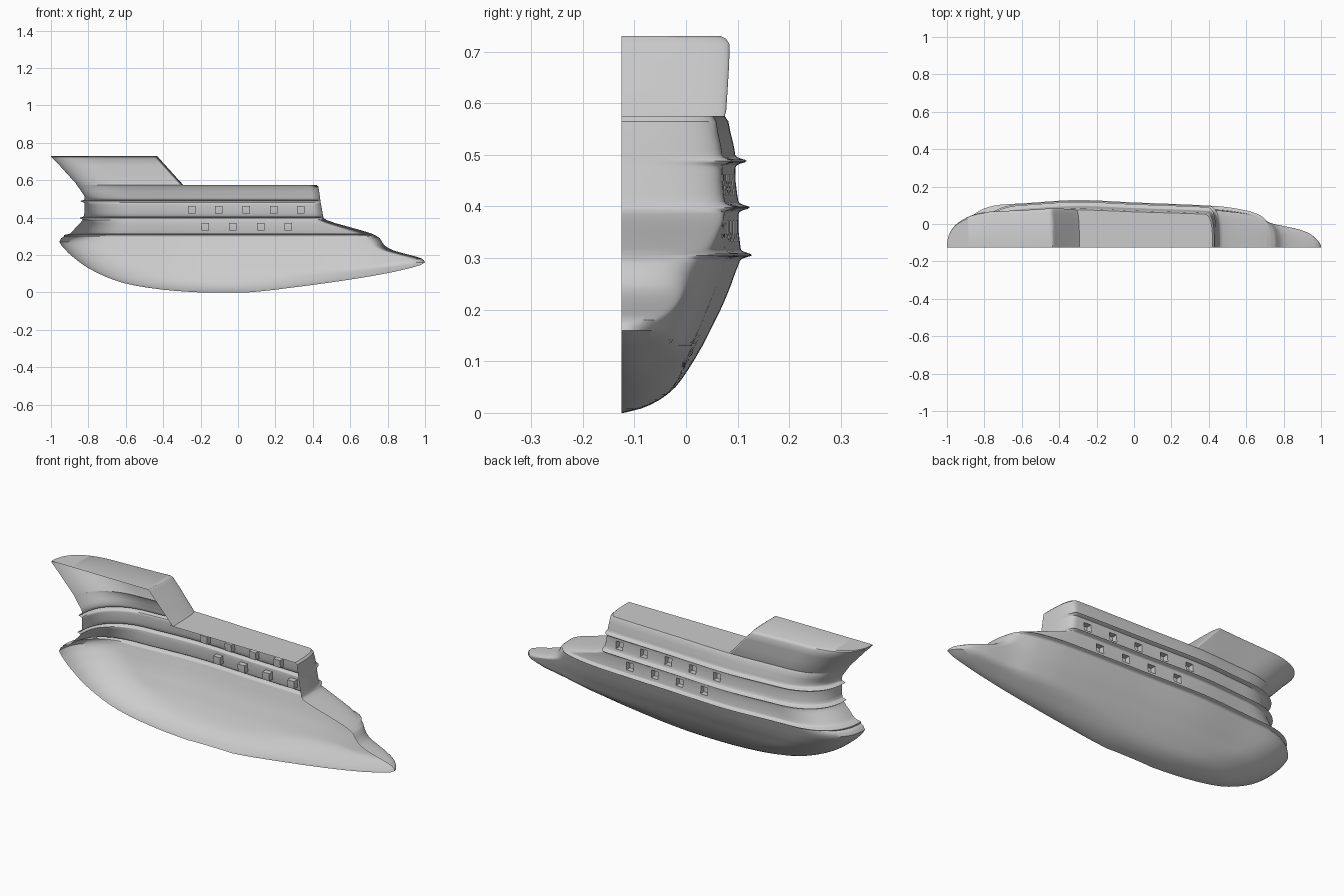
import bpy, bmesh, math
from mathutils import Vector

if "Cube" in bpy.data.objects:
    bpy.data.objects.remove(bpy.data.objects["Cube"])

CUT = -0.125      # open centreline plane of the half ship
COLS = 110


def curve(keys, x):
    """Monotone smooth interpolation through (x, a, b, ...) keys."""
    if x <= keys[0][0]:
        return list(keys[0][1:])
    if x >= keys[-1][0]:
        return list(keys[-1][1:])
    i = next(j for j in range(len(keys) - 1) if keys[j + 1][0] >= x)

    def sec(j, c):
        a, b = keys[j], keys[j + 1]
        return (b[c] - a[c]) / (b[0] - a[0])

    def slope(j, c):
        if j == 0:
            return sec(0, c)
        if j == len(keys) - 1:
            return sec(j - 1, c)
        p, q = sec(j - 1, c), sec(j, c)
        return 0 if p * q <= 0 else 2 * p * q / (p + q)

    h = keys[i + 1][0] - keys[i][0]
    t = (x - keys[i][0]) / h
    out = []
    for c in range(1, len(keys[0])):
        out.append((2*t**3 - 3*t*t + 1) * keys[i][c] + (t**3 - 2*t*t + t) * h * slope(i, c)
                   + (3*t*t - 2*t**3) * keys[i + 1][c] + (t**3 - t*t) * h * slope(i + 1, c))
    return out


# Relative breadth along the length
BREADTH = [(-1, .86), (-.85, .88), (-.6, .93), (-.3, 1), (0, .95), (.45, .87),
           (.6, .78), (.73, .62), (.85, .54), (.95, .42), (1, .33)]


def end(d, r, n):
    """Rounded closure of an outline end."""
    k = min(max(d / r, 0), 1)
    return (1 - (1 - k) ** n) ** (1 / n)


def outline(z, xs, xb, w, rs, rb, n):
    """Plan outline at one height, from stern to bow."""
    rs, rb = min(rs, (xb - xs) / 2), min(rb, (xb - xs) / 2)
    row = []
    for i in range(COLS + 1):
        x = xs + (xb - xs) * (1 - math.cos(math.pi * i / COLS)) / 2
        y = w * curve(BREADTH, x)[0] * end(x - xs, rs, 2.4) * end(xb - x, rb, n)
        row.append(Vector((x, CUT + y, z)))
    return row


def loft(rows, cap_from):
    """Skin outlines, then close the top flat down to the centreline."""
    bm = bmesh.new()
    rows = rows + [[Vector((p.x, CUT, p.z)) for p in rows[-1]]]
    vs = [[bm.verts.new(p) for p in r] for r in rows]
    for k in range(len(vs) - 1):
        for i in range(COLS):
            if k == len(vs) - 2 and vs[k][i + 1].co.x < cap_from:
                continue
            bm.faces.new((vs[k][i], vs[k + 1][i], vs[k + 1][i + 1], vs[k][i + 1]))
    bmesh.ops.remove_doubles(bm, verts=bm.verts, dist=1e-5)
    return bm


def recess(bm, cx, cz, s=.02, depth=.028):
    """Cut a square window and push it inwards."""
    def near():
        out = []
        for f in bm.faces:
            xs = [v.co.x for v in f.verts]
            zs = [v.co.z for v in f.verts]
            if (max(xs) > cx - s - .001 and min(xs) < cx + s + .001 and
                    max(zs) > cz - s - .001 and min(zs) < cz + s + .001 and
                    min(v.co.y for v in f.verts) > 0):
                out.append(f)
        return out
    for co, no in (((cx - s, 0, 0), (1, 0, 0)), ((cx + s, 0, 0), (1, 0, 0)),
                   ((0, 0, cz - s), (0, 0, 1)), ((0, 0, cz + s), (0, 0, 1))):
        fs = near()
        es = {e for f in fs for e in f.edges}
        vs = {v for f in fs for v in f.verts}
        bmesh.ops.bisect_plane(bm, geom=fs + list(es) + list(vs), dist=1e-5,
                               plane_co=co, plane_no=no)
    pane = [f for f in near() if abs(f.calc_center_median().x - cx) < s
            and abs(f.calc_center_median().z - cz) < s]
    res = bmesh.ops.extrude_face_region(bm, geom=pane)
    moved = [g for g in res['geom'] if isinstance(g, bmesh.types.BMVert)]
    bmesh.ops.translate(bm, verts=moved, vec=(0, -depth, 0))
    left = [f for f in pane if f.is_valid]
    old = [f for f in left if not any(v in set(moved) for v in f.verts)]
    bmesh.ops.delete(bm, geom=old, context='FACES')


def finish(bm, name):
    me = bpy.data.meshes.new(name)
    bm.to_mesh(me)
    bm.free()
    ob = bpy.data.objects.new(name, me)
    bpy.context.collection.objects.link(ob)
    bpy.ops.object.select_all(action='DESELECT')
    ob.select_set(True)
    bpy.context.view_layer.objects.active = ob
    bpy.ops.object.shade_smooth_by_angle(angle=math.radians(35))


# Height, stern x, bow x, half breadth
HULL = [(0, -.2, .05, .004), (.008, -.33, .14, .038), (.025, -.48, .28, .075),
        (.05, -.61, .47, .105), (.085, -.71, .70, .13), (.13, -.80, .92, .157),
        (.16, -.845, 1.0, .172), (.18, -.87, .985, .182), (.2, -.895, .92, .192),
        (.225, -.92, .83, .203), (.25, -.943, .785, .213), (.27, -.955, .77, .22),
        (.29, -.945, .758, .228), (.305, -.91, .735, .231)]
DECKS = [(.305, -.91, .735, .231), (.316, -.895, .71, .231), (.35, -.865, .595, .227),
         (.388, -.83, .472, .227), (.4, -.825, .458, .227), (.45, -.82, .448, .221),
         (.488, -.82, .441, .221), (.51, -.82, .438, .219), (.54, -.838, .434, .212),
         (.565, -.855, .430, .207), (.575, -.862, .42, .200)]
# Height, stern radius, bow radius, bow squareness
ENDS = [(0, .4, .5, 2), (.085, .35, .6, 2), (.13, .3, .3, 2), (.16, .27, .12, 2.2),
        (.2, .26, .07, 2.5), (.31, .25, .09, 3), (.39, .25, .06, 3), (.575, .25, .05, 3)]
RAILS = (.306, .398, .488)


def level(keys, z):
    xs, xb, w = curve(keys, z)
    bump = sum(.022 * math.exp(-((z - r) / .0055) ** 2) for r in RAILS)
    rs, rb, n = curve(ENDS, z)
    return outline(z, xs - bump, xb, w + bump, rs, rb, n)


# Hull, decks with rails, and forward roof as one skin
heights = {k[0] for k in HULL + DECKS} | {.003, .015, .036, .067, .107, .145, .17, .19,
                                          .212, .238, .33, .37, .425, .47, .525}
for r in RAILS:
    heights |= {r + d for d in (-.012, -.008, -.005, -.0025, 0, .0025, .005, .008, .012)}
heights = sorted(heights)
heights = [z for i, z in enumerate(heights) if i == 0 or z - heights[i - 1] > .0008 or z == .575]
ship = loft([level(HULL if z <= .305 else DECKS, z) for z in heights], -.3)

# Two rows of windows
for i in range(4):
    recess(ship, -.175 + i * .148, .352)
for i in range(5):
    recess(ship, -.248 + i * .146, .442)
finish(ship, "hull_and_decks")

# Raised aft block with overhanging stern
AFT = [(.575, -.862, -.292, .200), (.585, -.868, -.302, .203), (.63, -.91, -.343, .207),
       (.68, -.955, -.388, .212), (.715, -.99, -.42, .214), (.725, -.999, -.428, .208),
       (.73, -1.0, -.435, .198)]
finish(loft([outline(*k, .25, .02, 3) for k in AFT], -2), "aft_block")
